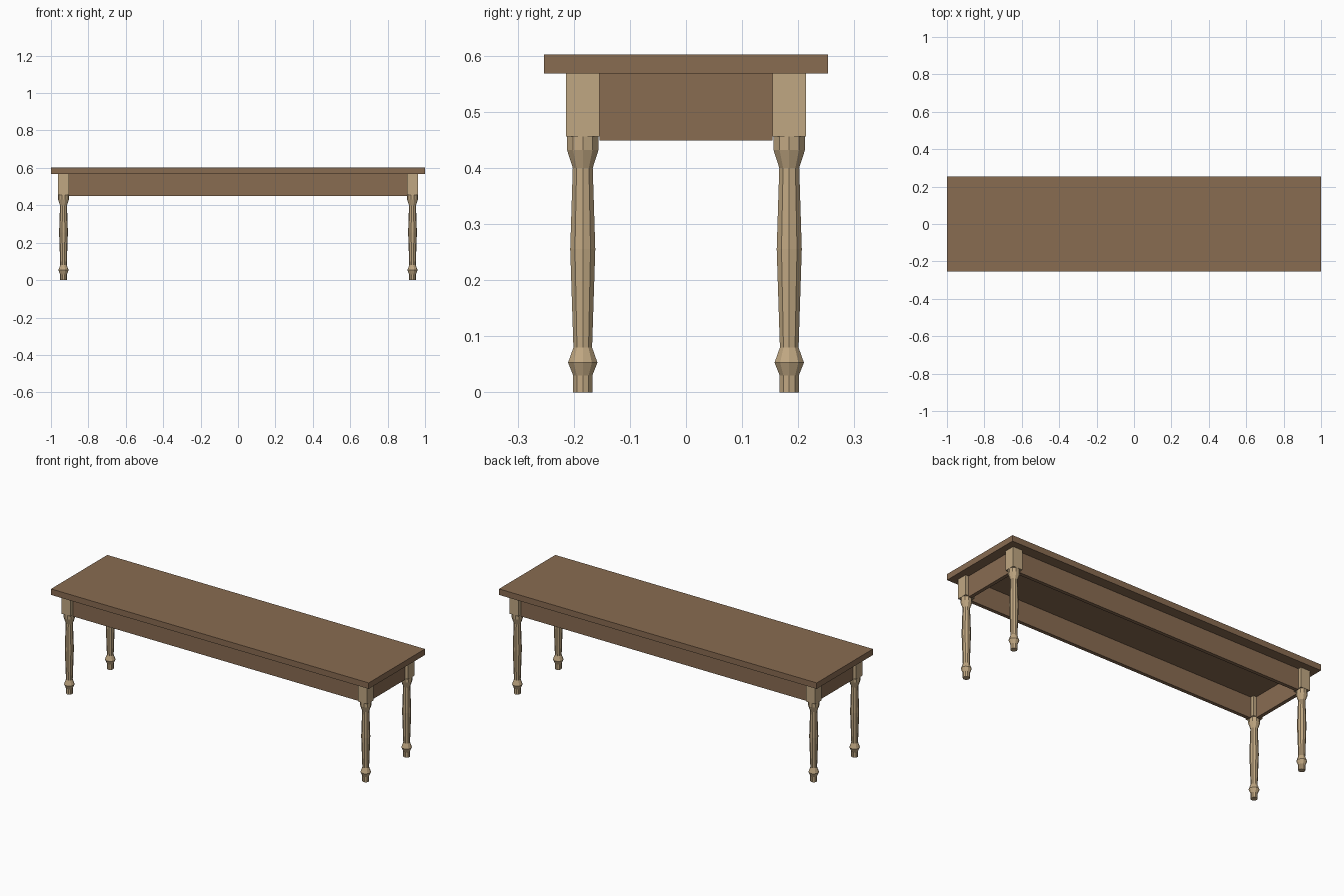
import bpy, bmesh, math

if "Cube" in bpy.data.objects:
    bpy.data.objects.remove(bpy.data.objects["Cube"])

def material(name, color):
    m = bpy.data.materials.new(name)
    m.diffuse_color = (*color, 1)
    m.use_nodes = True
    m.node_tree.nodes["Principled BSDF"].inputs["Base Color"].default_value = m.diffuse_color
    return m

BROWN = material("brown wood", (0.25, 0.149, 0.083))
TAN = material("pale wood", (0.53, 0.39, 0.225))

LEG_X, LEG_Y = 0.933, 0.184      # leg centres
BLOCK = 0.0295                   # half width of the square leg top
TOP_Z, UNDER_Z = 0.602, 0.568
SIDES = 10

def finish(bm, name, mat):
    bmesh.ops.recalc_face_normals(bm, faces=bm.faces)
    me = bpy.data.meshes.new(name)
    bm.to_mesh(me)
    bm.free()
    me.materials.append(mat)
    ob = bpy.data.objects.new(name, me)
    bpy.context.collection.objects.link(ob)
    return ob

def add_box(bm, lo, hi):
    verts = bmesh.ops.create_cube(bm, size=1)["verts"]
    for v in verts:
        v.co = [(a + b) / 2 + c * (b - a) for a, b, c in zip(lo, hi, v.co)]

def box(name, lo, hi, mat):
    bm = bmesh.new()
    add_box(bm, lo, hi)
    return finish(bm, name, mat)

# Turned leg profile: (radius, height)
PROFILE = [(0.018, 0), (0.018, 0.03), (0.0275, 0.053), (0.0175, 0.08),
           (0.0235, 0.255), (0.0187, 0.40), (0.0295, 0.432), (0.0295, 0.456)]

def leg(name, x, y):
    bm = bmesh.new()
    rings = [[bm.verts.new((x + r * math.cos(math.tau * i / SIDES),
                            y + r * math.sin(math.tau * i / SIDES), z))
              for i in range(SIDES)] for r, z in PROFILE]
    for a, b in zip(rings, rings[1:]):
        for i in range(SIDES):
            j = (i + 1) % SIDES
            bm.faces.new((a[i], a[j], b[j], b[i]))
    bm.faces.new(rings[0][::-1])
    bm.faces.new(rings[-1])
    # square block above the turning
    add_box(bm, (x - BLOCK, y - BLOCK, 0.456), (x + BLOCK, y + BLOCK, UNDER_Z))
    finish(bm, name, TAN)

# Table top
box("table_top", (-1, -0.253, UNDER_Z), (1, 0.253, TOP_Z), BROWN)

# Legs
for sx, side in ((-1, "left"), (1, "right")):
    for sy, end in ((-1, "front"), (1, "back")):
        leg(f"{end}_{side}_leg", sx * LEG_X, sy * LEG_Y)

# Aprons between the leg blocks
T = 0.01                         # half thickness
AX, AY = LEG_X - BLOCK, LEG_Y - BLOCK
for s, a, b in ((-1, "front", "left"), (1, "back", "right")):
    box(f"{a}_apron", (-AX, s * LEG_Y - T, 0.449), (AX, s * LEG_Y + T, UNDER_Z), BROWN)
    box(f"{b}_apron", (s * LEG_X - T, -AY, 0.449), (s * LEG_X + T, AY, UNDER_Z), BROWN)
